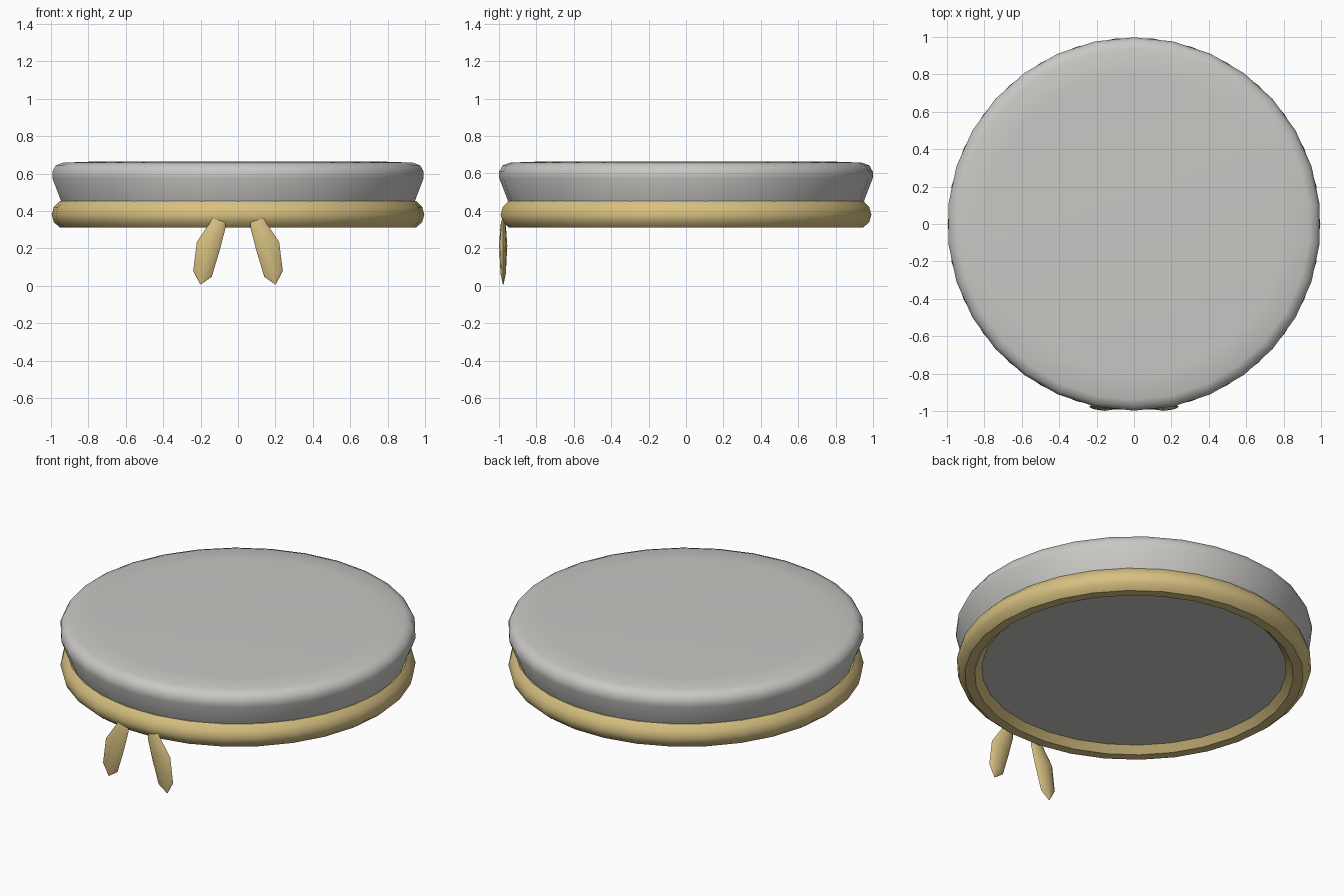
import bpy, bmesh, math

if "Cube" in bpy.data.objects:
    bpy.data.objects.remove(bpy.data.objects["Cube"], do_unlink=True)

SIDES = 30


def make_material(name, rgb):
    mat = bpy.data.materials.new(name)
    mat.use_nodes = True
    mat.diffuse_color = (*rgb, 1)
    mat.node_tree.nodes["Principled BSDF"].inputs["Base Color"].default_value = (*rgb, 1)
    return mat


def loft(name, rings, mat, angle, cap_ends=True, closed=False):
    """Join successive rings of points into a skin."""
    bm = bmesh.new()
    loops = [[bm.verts.new(p) for p in ring] for ring in rings]
    pairs = list(zip(loops, loops[1:]))
    if closed:
        pairs.append((loops[-1], loops[0]))
    for a, b in pairs:
        n = len(a)
        for i in range(n):
            j = (i + 1) % n
            bm.faces.new((a[i], a[j], b[j], b[i]))
    if cap_ends and not closed:
        bm.faces.new(loops[0])
        bm.faces.new(loops[-1])
    bmesh.ops.remove_doubles(bm, verts=bm.verts, dist=0.0005)
    bmesh.ops.recalc_face_normals(bm, faces=bm.faces)
    mesh = bpy.data.meshes.new(name)
    bm.to_mesh(mesh)
    bm.free()
    obj = bpy.data.objects.new(name, mesh)
    bpy.context.collection.objects.link(obj)
    mesh.materials.append(mat)
    bpy.ops.object.select_all(action='DESELECT')
    obj.select_set(True)
    bpy.context.view_layer.objects.active = obj
    bpy.ops.object.shade_smooth_by_angle(angle=math.radians(angle))
    return obj


def circle(radius, z, phase):
    steps = [phase + math.tau * i / SIDES for i in range(SIDES)]
    return [(radius * math.cos(t), radius * math.sin(t), z) for t in steps]


grey = make_material("light grey cloth", (0.58, 0.575, 0.555))
tan = make_material("golden tan trim", (0.68, 0.53, 0.22))

# Flat round crown, narrowing towards the band
crown = [(0.91, 0.35), (0.95, 0.45), (0.998, 0.575), (0.998, 0.61),
         (0.98, 0.643), (0.94, 0.658), (0.8, 0.663)]
loft("cap_crown", [circle(r, z, math.pi / 2) for r, z in crown], grey, 50)

# Rolled band around the lower edge
band = [(0.895, 0.31), (0.95, 0.31), (0.985, 0.34), (0.996, 0.38), (0.985, 0.42),
        (0.955, 0.452), (0.895, 0.452), (0.858, 0.41), (0.855, 0.35)]
loft("rolled_band", [circle(r, z, 0) for r, z in band], tan, 36, closed=True)

# Ribbon tails: flattened cross-sections (x, z, half width, half thickness)
sections = [(0.103, 0.35, 0.037, 0.008), (0.108, 0.325, 0.044, 0.014),
            (0.158, 0.215, 0.065, 0.022), (0.19, 0.063, 0.052, 0.014),
            (0.2, 0.008, 0.003, 0.002)]
TILT = math.radians(17)
for label, side in (("left", 1), ("right", -1)):
    rings = []
    for x, z, width, depth in sections:
        ring = []
        for i in range(8):
            t = math.tau * i / 8
            across = width * math.cos(t)
            ring.append((side * (x + across * math.cos(TILT)),
                         -0.977 + depth * math.sin(t),
                         z + across * math.sin(TILT)))
        rings.append(ring)
    loft("ribbon_tail_" + label, rings, tan, 60)
